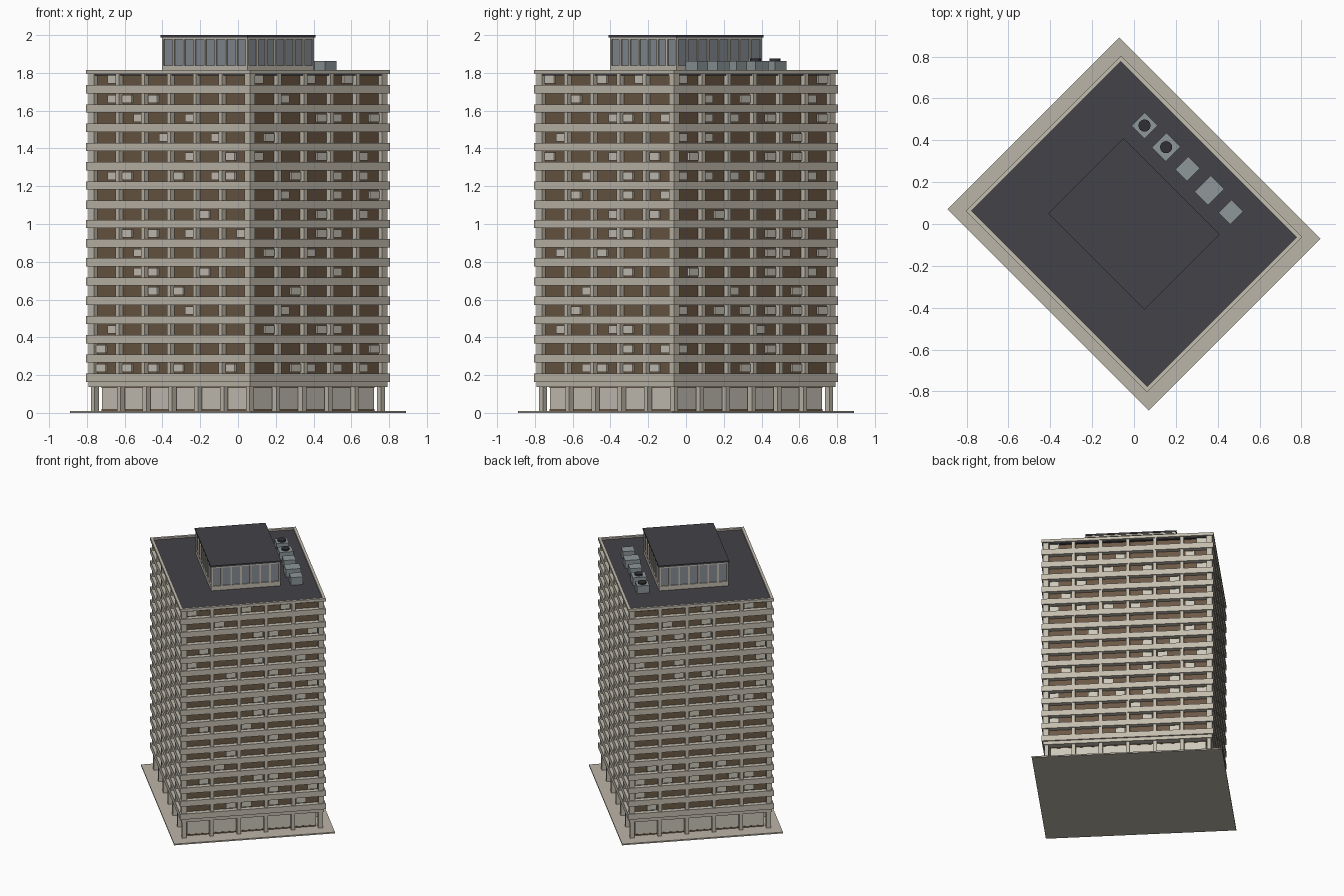
import bpy, bmesh, math, random
from mathutils import Matrix

if "Cube" in bpy.data.objects:
    bpy.data.objects.remove(bpy.data.objects["Cube"])

random.seed(7)
ROT = Matrix.Rotation(-math.pi / 4, 4, 'Z')   # whole building is turned 45 degrees


def mat(name, r, g, b):
    m = bpy.data.materials.new(name)
    m.diffuse_color = (r, g, b, 1)
    m.use_nodes = True
    m.node_tree.nodes["Principled BSDF"].inputs["Base Color"].default_value = m.diffuse_color
    return m


CONCRETE = mat("concrete", 0.55, 0.51, 0.43)
PAVING = mat("paving", 0.50, 0.46, 0.39)
PANEL = mat("pale_panel", 0.60, 0.57, 0.49)
BROWN = mat("brown_glass", 0.15, 0.10, 0.06)
ROOF = mat("dark_roof", 0.055, 0.055, 0.065)
GLASS = mat("grey_glass", 0.24, 0.27, 0.30)
METAL = mat("metal", 0.27, 0.31, 0.32)
DARK = mat("dark_fan", 0.03, 0.03, 0.035)


def box(bm, x0, x1, y0, y1, z0, z1):
    m = Matrix.Translation(((x0 + x1) / 2, (y0 + y1) / 2, (z0 + z1) / 2))
    m = m @ Matrix.Diagonal((x1 - x0, y1 - y0, z1 - z0, 1))
    bmesh.ops.create_cube(bm, size=1, matrix=m)


def block(bm, hx, hy, z0, z1):
    box(bm, -hx, hx, -hy, hy, z0, z1)


def ring(bm, hx, hy, t, z0, z1):
    for s in (-1, 1):
        a, b = sorted((s * hy, s * (hy - t)))
        box(bm, -hx, hx, a, b, z0, z1)
        a, b = sorted((s * hx, s * (hx - t)))
        box(bm, a, b, -hy + t, hy - t, z0, z1)


def on_face(bm, face, c, w, d0, d1, z0, z1):
    # box on a side: centre c along the side, width w, between distances d0 and d1 from the axis
    s = 1 if face[1] == '+' else -1
    a, b = sorted((s * d0, s * d1))
    if face[0] == 'y':
        box(bm, c - w / 2, c + w / 2, a, b, z0, z1)
    else:
        box(bm, a, b, c - w / 2, c + w / 2, z0, z1)


def finish(name, bm, material):
    bm.transform(ROT)
    me = bpy.data.meshes.new(name)
    bm.to_mesh(me)
    bm.free()
    me.materials.append(material)
    ob = bpy.data.objects.new(name, me)
    bpy.context.collection.objects.link(ob)
    return ob


HX, HY = 0.613, 0.525          # outer half sizes of the tower
IN = 0.036                     # window recess
FLOORS, STEP, Z0 = 16, 0.1018, 0.208
WIN = 0.058
# side -> (distance of side from axis, half span of columns, bays)
SIDES = {'y-': (HY, 0.58, 6), 'y+': (HY, 0.58, 6),
         'x+': (HX, 0.49, 5), 'x-': (HX, 0.49, 5)}

# paving plate
bm = bmesh.new()
block(bm, 0.679, 0.580, 0, 0.01)
finish("paving_plate", bm, PAVING)

# recessed lobby with dark plinth and glazing bars
bm = bmesh.new()
block(bm, 0.555, 0.464, 0.01, 0.14)
finish("lobby_walls", bm, PANEL)
bm = bmesh.new()
block(bm, 0.557, 0.466, 0.01, 0.02)
block(bm, 0.557, 0.466, 0.132, 0.14)
finish("lobby_trim", bm, BROWN)

# ground columns
bm = bmesh.new()
for face, (d, half, n) in SIDES.items():
    for i in range(n + 1):
        if face[0] == 'x' and i in (0, n):
            continue
        c = -half + 2 * half * i / n
        on_face(bm, face, c, 0.028, d - 0.05, d - 0.018, 0.01, 0.14)
finish("ground_columns", bm, CONCRETE)

# slab over the ground floor
bm = bmesh.new()
block(bm, HX - 0.01, HY - 0.01, 0.138, 0.165)
finish("first_floor_slab", bm, CONCRETE)

# window core
bm = bmesh.new()
block(bm, HX - IN, HY - IN, 0.165, 1.795)
finish("window_glass", bm, BROWN)

# spandrel bands around every floor
bm = bmesh.new()
for f in range(FLOORS):
    top = Z0 + f * STEP
    ring(bm, HX, HY, IN + 0.002, top - (STEP - WIN), top)
finish("spandrel_bands", bm, CONCRETE)

# columns and corner piers between the bands
bm = bmesh.new()
for f in range(FLOORS):
    z = Z0 + f * STEP
    for face, (d, half, n) in SIDES.items():
        for i in range(1, n):
            c = -half + 2 * half * i / n
            on_face(bm, face, c, 0.026, d - IN - 0.002, d - 0.006, z, z + WIN)
    for sx in (-1, 1):
        for sy in (-1, 1):
            a, b = sorted((sx * (HX - 0.01), sx * (HX - 0.05)))
            c, e = sorted((sy * (HY - 0.01), sy * (HY - 0.05)))
            box(bm, a, b, c, e, z, z + WIN)
finish("facade_columns", bm, CONCRETE)

# scattered pale panels in the windows
bm = bmesh.new()
for f in range(FLOORS):
    z = Z0 + f * STEP
    for face, (d, half, n) in SIDES.items():
        bay = 2 * half / n
        for i in range(n):
            if random.random() < 0.42:
                c = -half + bay * (i + 0.5) + random.choice((-1, 1)) * 0.042
                on_face(bm, face, c, 0.07, d - IN - 0.002, d - IN + 0.012,
                        z + 0.008, z + 0.05)
finish("window_panels", bm, PANEL)

# roof deck and parapet
bm = bmesh.new()
block(bm, 0.598, 0.507, 1.785, 1.803)
finish("roof_deck", bm, ROOF)
bm = bmesh.new()
ring(bm, 0.613, 0.525, 0.02, Z0 + 15 * STEP + WIN, 1.815)
finish("parapet", bm, CONCRETE)

# penthouse
PX, PY = 0.32, 0.25
bm = bmesh.new()
block(bm, PX - 0.008, PY - 0.008, 1.80, 1.985)
finish("penthouse_glass", bm, GLASS)
bm = bmesh.new()
ring(bm, PX, PY, 0.012, 1.80, 1.838)
ring(bm, PX, PY, 0.012, 1.978, 1.99)
for face, d, half, n in (('y-', PY, PX, 8), ('y+', PY, PX, 8),
                         ('x-', PX, PY, 7), ('x+', PX, PY, 7)):
    for i in range(n + 1):
        c = (-half + 0.006) + 2 * (half - 0.006) * i / n
        on_face(bm, face, c, 0.012, d - 0.012, d, 1.838, 1.978)
finish("penthouse_frame", bm, CONCRETE)
bm = bmesh.new()
block(bm, PX + 0.005, PY + 0.005, 1.988, 2.0)
finish("penthouse_roof", bm, ROOF)

# rooftop machine units, two with fans
units = bmesh.new()
fans = bmesh.new()
for i, (w, d) in enumerate(((0.088, 0.09), (0.095, 0.1), (0.08, 0.088), (0.09, 0.11), (0.08, 0.088))):
    c = -0.297 + 0.146 * i
    box(units, c - w / 2, c + w / 2, 0.368 - d / 2, 0.368 + d / 2, 1.80, 1.863)
    if i < 2:
        bmesh.ops.create_cone(fans, cap_ends=True, segments=16, radius1=0.029, radius2=0.029,
                              depth=0.014, matrix=Matrix.Translation((c, 0.368, 1.868)))
finish("roof_units", units, METAL)
finish("roof_fans", fans, DARK)
